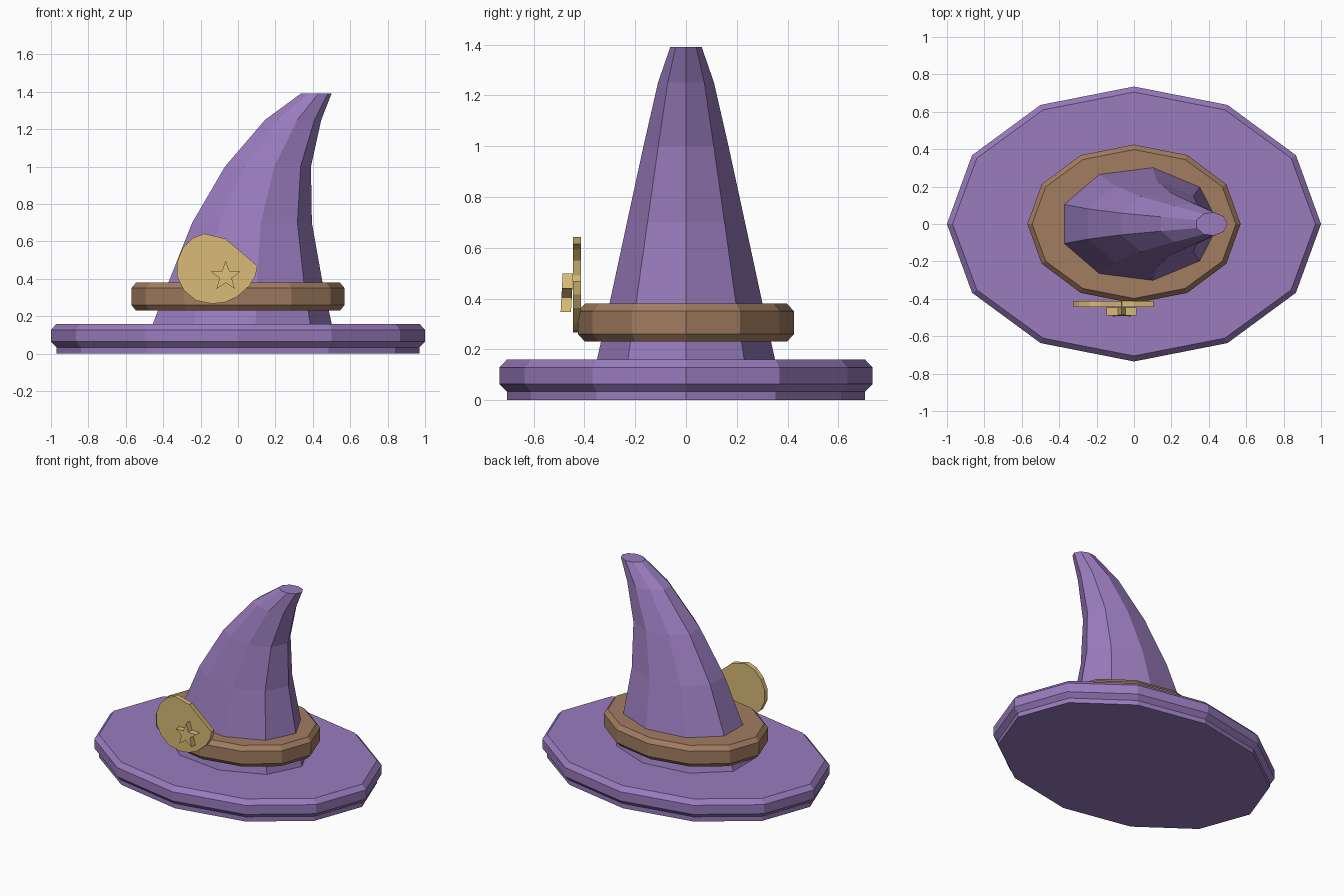
import bpy, bmesh
from math import sin, cos, tau, pi

if "Cube" in bpy.data.objects:
    bpy.data.objects.remove(bpy.data.objects["Cube"])


def material(name, rgb):
    m = bpy.data.materials.new(name)
    m.diffuse_color = (*rgb, 1)
    m.use_nodes = True
    m.node_tree.nodes["Principled BSDF"].inputs["Base Color"].default_value = m.diffuse_color
    return m


purple = material("purple", (0.32, 0.20, 0.51))
brown = material("brown", (0.36, 0.205, 0.12))
gold = material("gold", (0.69, 0.50, 0.18))


def finish(bm, name, mat):
    bmesh.ops.recalc_face_normals(bm, faces=bm.faces)
    me = bpy.data.meshes.new(name)
    bm.to_mesh(me)
    bm.free()
    me.materials.append(mat)
    ob = bpy.data.objects.new(name, me)
    bpy.context.collection.objects.link(ob)
    return ob


def loft(name, sides, rings, mat):
    """Stack elliptical rings (z, centre x, radius x, radius y) and cap the ends."""
    bm = bmesh.new()
    loops = [[bm.verts.new((cx + rx * cos(tau * i / sides), ry * sin(tau * i / sides), z))
              for i in range(sides)] for z, cx, rx, ry in rings]
    for a, b in zip(loops, loops[1:]):
        for i in range(sides):
            j = (i + 1) % sides
            bm.faces.new((a[i], a[j], b[j], b[i]))
    bm.faces.new(loops[0])
    bm.faces.new(loops[-1])
    return finish(bm, name, mat)


def plate(name, outline, y_front, y_back, mat, tilt=0.0, z_mid=0.0):
    """Extrude an x-z outline along y; tilt leans the plate."""
    bm = bmesh.new()
    a, b = [[bm.verts.new((x, y + tilt * (z - z_mid), z)) for x, z in outline]
            for y in (y_front, y_back)]
    n = len(outline)
    for i in range(n):
        j = (i + 1) % n
        bm.faces.new((a[i], a[j], b[j], b[i]))
    caps = [bm.faces.new(a), bm.faces.new(b)]
    bmesh.ops.triangulate(bm, faces=caps)
    return finish(bm, name, mat)


# Wide brim with chamfered rim
loft("brim", 12, [(0, 0, 0.97, 0.705), (0.033, 0, 0.97, 0.705), (0.064, 0, 1, 0.735),
                  (0.128, 0, 1, 0.735), (0.16, 0, 0.97, 0.705)], purple)

# Bent nine-sided cone
loft("cone", 9, [(0.12, 0.005, 0.505, 0.365), (0.38, 0.027, 0.425, 0.306),
                 (0.70, 0.065, 0.33, 0.236), (1.00, 0.153, 0.237, 0.17),
                 (1.25, 0.29, 0.155, 0.112), (1.39, 0.415, 0.085, 0.063)], purple)

# Leather band
loft("band", 12, [(0.23, 0, 0.545, 0.398), (0.26, 0, 0.57, 0.425),
                  (0.35, 0, 0.57, 0.425), (0.38, 0, 0.545, 0.398)], brown)

# Crescent moon
plate("moon", [(-0.067, 0.615), (-0.13, 0.63), (-0.18, 0.642), (-0.24, 0.62), (-0.295, 0.565),
               (-0.326, 0.49), (-0.325, 0.41), (-0.29, 0.34), (-0.225, 0.285), (-0.14, 0.267),
               (-0.07, 0.275), (-0.008, 0.302), (0.06, 0.362), (0.093, 0.416), (0.104, 0.469),
               (0.06, 0.43), (0.0, 0.375), (-0.065, 0.352), (-0.125, 0.39), (-0.163, 0.44),
               (-0.173, 0.49), (-0.16, 0.55), (-0.12, 0.593)], -0.445, -0.413, gold)

# Five-pointed star, leaning slightly back
star = []
for i in range(10):
    r = 0.034 if i % 2 else 0.084
    t = pi / 2 + i * pi / 5
    star.append((-0.066 + r * cos(t), 0.414 + r * sin(t)))
plate("star", star, -0.49, -0.449, gold, 0.055, 0.414)
